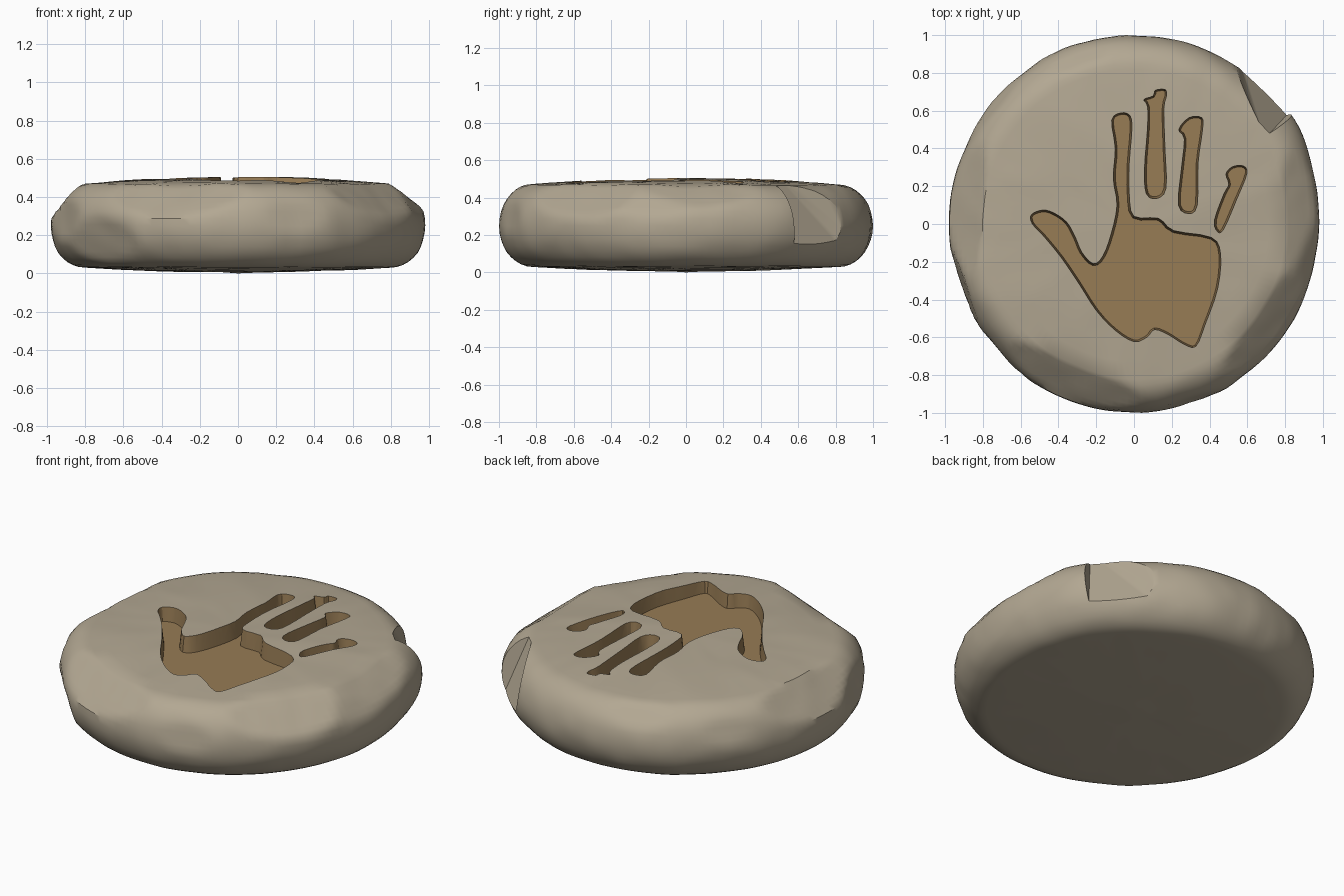
import bpy, bmesh, math
from mathutils import Vector, noise

cube = bpy.data.objects.get("Cube")
if cube:
    bpy.data.objects.remove(cube, do_unlink=True)


def material(name, color):
    mat = bpy.data.materials.new(name)
    mat.use_nodes = True
    mat.diffuse_color = color
    mat.node_tree.nodes["Principled BSDF"].inputs["Base Color"].default_value = color
    return mat


MATERIALS = [material("grey_stone", (0.45, 0.39, 0.29, 1)),
             material("brown_clay", (0.31, 0.20, 0.09, 1))]


def make_object(name, bm, slot=0):
    bmesh.ops.recalc_face_normals(bm, faces=bm.faces)
    for face in bm.faces:
        face.material_index = slot
    mesh = bpy.data.meshes.new(name)
    bm.to_mesh(mesh)
    bm.free()
    for mat in MATERIALS:
        mesh.materials.append(mat)
    obj = bpy.data.objects.new(name, mesh)
    bpy.context.collection.objects.link(obj)
    return obj


# Worn facets on the rim: azimuth, elevation in degrees, depth
FACETS = [(175, 45, .05), (200, 8, .025), (222, -18, .035), (248, 48, .055),
          (288, 10, .015), (325, 48, .05), (350, 40, .03), (2, 55, .04),
          (110, 45, .015), (140, 20, .012)]
RIM, ROUND, HALF, MID = .82, .18, .22, .25


def facet_plane(azimuth, elevation, depth):
    a, e = math.radians(azimuth), math.radians(elevation)
    normal = Vector((math.cos(a) * math.cos(e), math.sin(a) * math.cos(e), math.sin(e)))
    reach = RIM * math.cos(e) + math.hypot(ROUND * math.cos(e), HALF * math.sin(e))
    return normal, reach - depth


PLANES = [facet_plane(*f) for f in FACETS]


def weather(p):
    """Flatten the worn facets and add soft hand-shaped unevenness."""
    radius = math.hypot(p.x, p.y)
    q = p - Vector((0, 0, MID))
    for normal, limit in PLANES:
        over = q.dot(normal) - limit
        if over > 0:
            q -= normal * over * .95
    # swelling beside the broken notch
    swell = math.exp(-((math.degrees(math.atan2(p.y, p.x)) - 33) / 14) ** 2)
    q.x *= 1 + .03 * swell * radius ** 4
    q.y *= 1 + .03 * swell * radius ** 4
    bump = .008 * noise.noise(p * 3.5) + .004 * noise.noise(p * 9)
    outward = Vector((p.x * radius ** 3, p.y * radius ** 3, q.z * 3))
    q += outward * bump * (1 if p.z > .1 else .5)
    q.x *= .98
    return q + Vector((0, 0, MID))


# Stone disc: revolved profile from top centre to bottom centre
STEPS, ARC, SEGMENTS = 9, 18, 144
profile = []
for i in range(1, STEPS):
    r = RIM * i / STEPS
    profile.append((r, MID + HALF + .035 * (1 - (r / RIM) ** 2)))
for i in range(ARC + 1):
    a = math.pi * (.5 - i / ARC)
    profile.append((RIM + ROUND * math.cos(a), MID + HALF * math.sin(a)))
for i in range(STEPS - 1, 0, -1):
    r = RIM * i / STEPS
    profile.append((r, MID - HALF - .025 * (1 - (r / RIM) ** 2)))

bm = bmesh.new()
rings = []
for r, z in profile:
    angles = [math.tau * k / SEGMENTS for k in range(SEGMENTS)]
    rings.append([bm.verts.new(weather(Vector((r * math.cos(a), r * math.sin(a), z))))
                  for a in angles])
for upper, lower in zip(rings, rings[1:]):
    for k in range(SEGMENTS):
        n = (k + 1) % SEGMENTS
        bm.faces.new((upper[k], lower[k], lower[n], upper[n]))
for ring, z in ((rings[0], MID + HALF + .035), (rings[-1], 0)):
    centre = bm.verts.new((0, 0, z))
    for k in range(SEGMENTS):
        bm.faces.new((ring[k], ring[(k + 1) % SEGMENTS], centre))
stone = make_object("stone_disc", bm)


def carve(cutter):
    mod = stone.modifiers.new("carve", 'BOOLEAN')
    mod.operation = 'DIFFERENCE'
    mod.solver = 'EXACT'
    mod.object = cutter
    bpy.context.view_layer.objects.active = stone
    bpy.ops.object.modifier_apply(modifier=mod.name)
    bpy.data.objects.remove(cutter, do_unlink=True)


# Broken notch in the back left rim
bm = bmesh.new()
for z, corners in ((.56, [(.44, .95), (.69, .45), (1.1, .70), (.8, 1.2)]),
                   (.08, [(.55, .89), (.83, .60), (1.1, .78), (.8, 1.2)])):
    for x, y in corners:
        bm.verts.new((x, y, z))
bmesh.ops.convex_hull(bm, input=bm.verts)
carve(make_object("notch_cutter", bm))

# Handprint outlines, each listed clockwise
PALM = [(-.12, .55), (-.07, .59), (-.02, .575), (-.01, .5), (-.025, .32), (-.025, .16),
        (0, .04), (.13, .03), (.21, -.035), (.41, -.07), (.46, -.16), (.445, -.34),
        (.38, -.53), (.33, -.65), (.265, -.64), (.185, -.59), (.11, -.56), (.07, -.6),
        (0, -.625), (-.1, -.565), (-.2, -.46), (-.29, -.32), (-.385, -.18), (-.475, -.07),
        (-.54, 0), (-.545, .05), (-.485, .075), (-.425, .06), (-.355, .01), (-.31, -.07),
        (-.275, -.15), (-.215, -.21), (-.165, -.17), (-.12, -.05), (-.09, .1),
        (-.11, .24), (-.1, .4)]
MIDDLE = [(.05, .66), (.1, .68), (.11, .71), (.165, .715), (.175, .68), (.16, .61),
          (.165, .4), (.17, .19), (.12, .135), (.065, .16), (.055, .29), (.07, .5), (.07, .62)]
RING = [(.235, .5), (.29, .565), (.36, .565), (.365, .5), (.34, .32), (.335, .1),
        (.29, .055), (.235, .1), (.25, .29), (.265, .45)]
LITTLE = [(.485, .265), (.52, .305), (.58, .31), (.6, .265), (.545, .13), (.475, -.03),
          (.44, -.04), (.425, .02), (.475, .16), (.5, .21)]


def smooth_loop(points, cuts=3):
    pts, out = [Vector(p) for p in points], []
    for i in range(len(pts)):
        a, b, c, d = (pts[(i + k - 1) % len(pts)] for k in range(4))
        for s in range(cuts):
            t = s / cuts
            out.append(b + (c - a) * t / 2 + (a * 2 - b * 5 + c * 4 - d) * t * t / 2
                       + (b * 3 - a - c * 3 + d) * t ** 3 / 2)
    return out


def print_cutter(name, outline, floor=.405, top=.6, slope=.011):
    loop = smooth_loop(outline)
    bm = bmesh.new()
    low, high = [], []
    for i, p in enumerate(loop):
        along = (loop[(i + 1) % len(loop)] - loop[i - 1]).normalized()
        out = Vector((-along.y, along.x)) * slope
        low.append(bm.verts.new((*(p - out), floor)))
        high.append(bm.verts.new((*(p + out), top)))
    for i in range(len(loop)):
        n = (i + 1) % len(loop)
        bm.faces.new((low[i], low[n], high[n], high[i]))
    caps = [bm.faces.new(low), bm.faces.new(high)]
    bmesh.ops.triangulate(bm, faces=caps)
    return make_object(name, bm, 1)


for name, outline in (("palm", PALM), ("middle_finger", MIDDLE),
                      ("ring_finger", RING), ("little_finger", LITTLE)):
    carve(print_cutter(name + "_cutter", outline))

# Soft stone surface with crisp carved edges
bpy.ops.object.select_all(action='DESELECT')
stone.select_set(True)
bpy.context.view_layer.objects.active = stone
bpy.ops.object.shade_smooth_by_angle(angle=math.radians(32))
